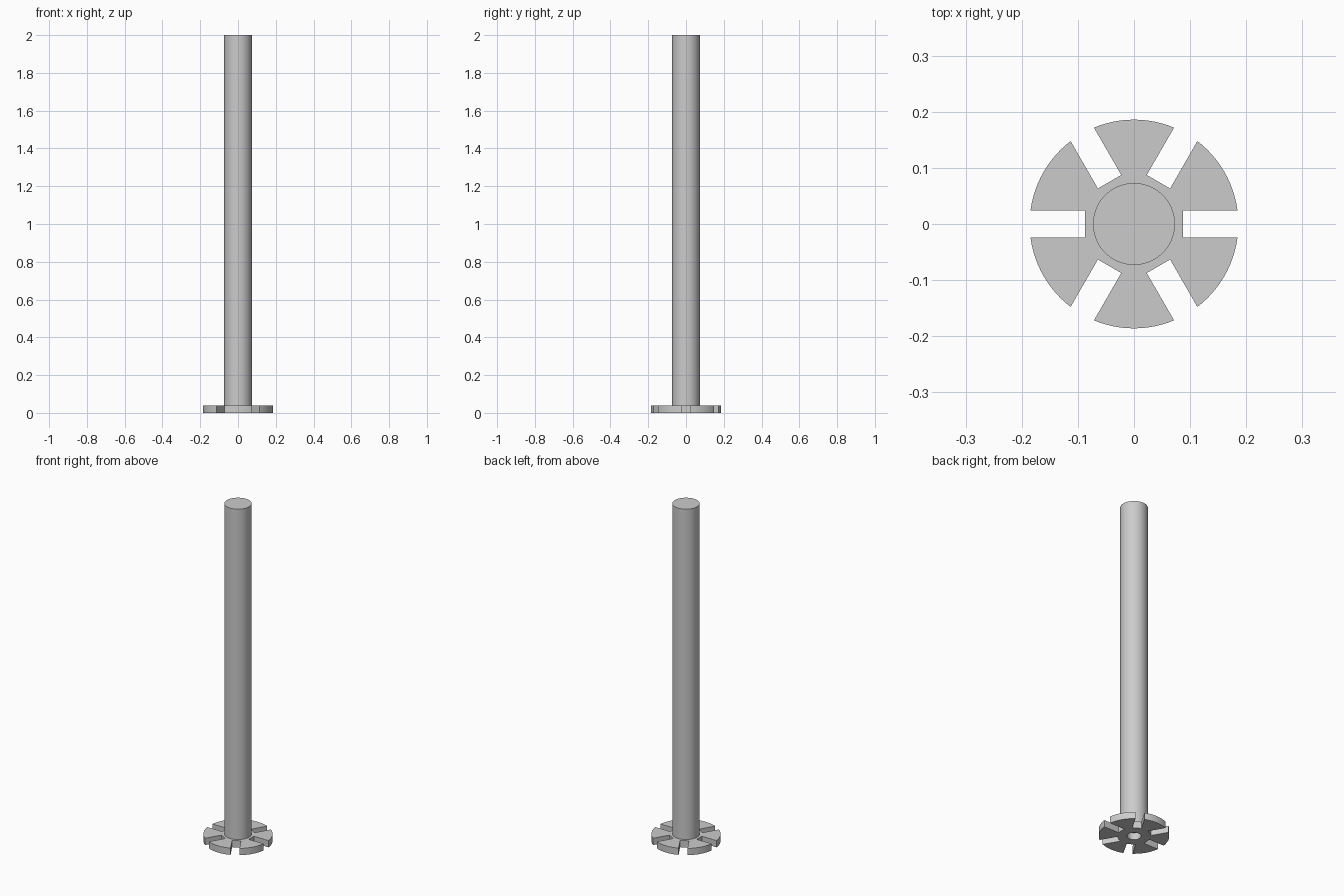
import bpy
import bmesh
from math import asin, cos, sin, pi, radians
from mathutils import Matrix, Vector

cube = bpy.data.objects.get("Cube")
if cube:
    bpy.data.objects.remove(cube)

SHAFT_R, FLANGE_R, BORE_R = 0.073, 0.186, 0.037
SLOT_HALF, SLOT_FLOOR = 0.024, 0.087
THICK, HEIGHT, SLOTS = 0.04, 2.0, 6

grey = bpy.data.materials.new("plain grey")
grey.use_nodes = True
colour = (0.6, 0.6, 0.6, 1)
grey.diffuse_color = colour
grey.node_tree.nodes["Principled BSDF"].inputs["Base Color"].default_value = colour


def finish(name, bm):
    """Turn a bmesh into a named, shaded object."""
    bmesh.ops.recalc_face_normals(bm, faces=bm.faces)
    mesh = bpy.data.meshes.new(name)
    bm.to_mesh(mesh)
    bm.free()
    mesh.materials.append(grey)
    obj = bpy.data.objects.new(name, mesh)
    bpy.context.collection.objects.link(obj)
    bpy.ops.object.select_all(action="DESELECT")
    obj.select_set(True)
    bpy.context.view_layer.objects.active = obj
    bpy.ops.object.shade_smooth_by_angle(angle=radians(30))


def polar(radius, angle):
    return Vector((radius * cos(angle), radius * sin(angle), 0))


def add_loop(bm, points):
    verts = [bm.verts.new(p) for p in points]
    return [bm.edges.new((a, b)) for a, b in zip(verts, verts[1:] + verts[:1])]


# Slotted flange: six wedge teeth around a hub with a central bore
step = 2 * pi / SLOTS
edge_angle = asin(SLOT_HALF / FLANGE_R)
arc_steps = 12
outline = []
for i in range(SLOTS):
    turn = Matrix.Rotation(i * step, 3, "Z")
    tooth = [Vector((SLOT_FLOOR, -SLOT_HALF, 0)), Vector((SLOT_FLOOR, SLOT_HALF, 0))]
    tooth += [polar(FLANGE_R, edge_angle + (step - 2 * edge_angle) * k / arc_steps)
              for k in range(arc_steps + 1)]
    outline += [turn @ p for p in tooth]

bm = bmesh.new()
edges = add_loop(bm, outline)
edges += add_loop(bm, [polar(BORE_R, 2 * pi * k / 48) for k in range(48)])
bmesh.ops.triangle_fill(bm, edges=edges, use_beauty=True, normal=(0, 0, 1))
top = bmesh.ops.extrude_face_region(bm, geom=bm.faces[:], use_keep_orig=True)["geom"]
bmesh.ops.translate(bm, vec=(0, 0, THICK),
                    verts=[v for v in top if isinstance(v, bmesh.types.BMVert)])
finish("slotted_flange", bm)

# Straight round shaft standing on the flange
bm = bmesh.new()
bmesh.ops.create_cone(bm, cap_ends=True, segments=64, radius1=SHAFT_R, radius2=SHAFT_R,
                      depth=HEIGHT - THICK,
                      matrix=Matrix.Translation((0, 0, (HEIGHT + THICK) / 2)))
finish("shaft", bm)
